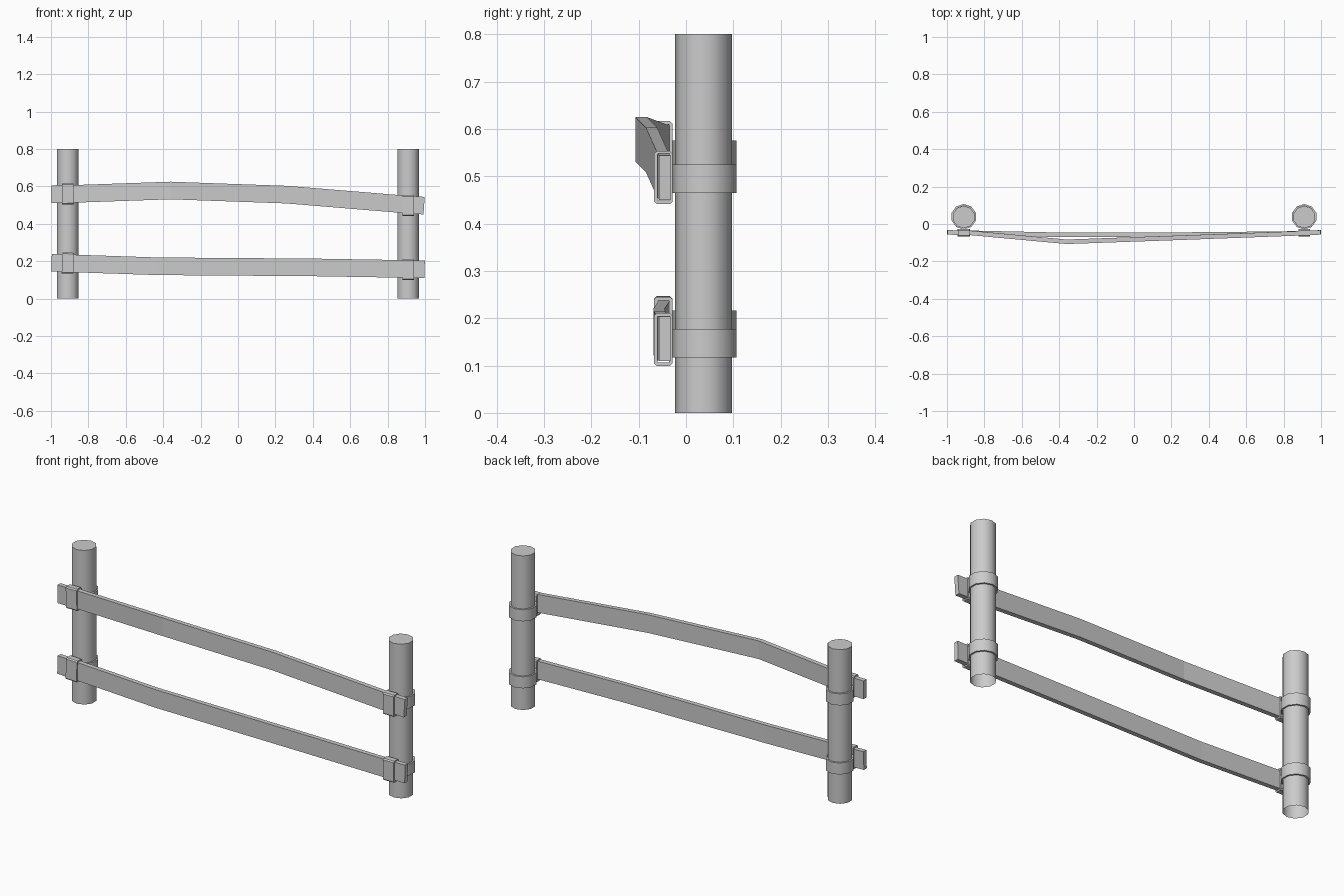
import bpy, bmesh
from math import pi, cos, sin, atan2, radians
from mathutils import Vector, Matrix

if "Cube" in bpy.data.objects:
    bpy.data.objects.remove(bpy.data.objects["Cube"])

POST_X, POST_Y = 0.91, 0.037


def make_object(name, bm, smooth=False):
    bmesh.ops.recalc_face_normals(bm, faces=bm.faces)
    mesh = bpy.data.meshes.new(name)
    bm.to_mesh(mesh)
    bm.free()
    ob = bpy.data.objects.new(name, mesh)
    bpy.context.collection.objects.link(ob)
    if smooth:
        bpy.ops.object.select_all(action='DESELECT')
        ob.select_set(True)
        bpy.context.view_layer.objects.active = ob
        bpy.ops.object.shade_smooth_by_angle(angle=radians(40))
    return ob


def ring(name, outer, inner, axis_vec, matrix, smooth=False):
    """Hollow band: two matching outlines extruded along axis_vec."""
    bm = bmesh.new()
    n = len(outer)
    loops = [[bm.verts.new(matrix @ (Vector(p) + s * axis_vec)) for p in pts]
             for pts, s in ((outer, -1), (outer, 1), (inner, 1), (inner, -1))]
    for k in range(4):
        a, b = loops[k], loops[(k + 1) % 4]
        for i in range(n):
            j = (i + 1) % n
            bm.faces.new((a[i], a[j], b[j], b[i]))
    return make_object(name, bm, smooth)


def circle(r, n=10):
    return [(r * sin(2 * pi * i / n), r * cos(2 * pi * i / n), 0) for i in range(n)]


def chamfered(hy, hz, c):
    return [(0, y, z) for y, z in ((-hy, -hz + c), (-hy + c, -hz), (hy - c, -hz), (hy, -hz + c),
                                   (hy, hz - c), (hy - c, hz), (-hy + c, hz), (-hy, hz - c))]


def post(name, x):
    bm = bmesh.new()
    loops = [[bm.verts.new((x + p[0], POST_Y + p[1], z)) for p in circle(0.06)] for z in (0, 0.8)]
    for i in range(10):
        j = (i + 1) % 10
        bm.faces.new((loops[0][i], loops[0][j], loops[1][j], loops[1][i]))
    bm.faces.new(loops[1])  # the foot is open
    make_object(name, bm, True)


def rail(name, path, hy=0.012, hz=0.047):
    """Flat plank swept through path points (x, y, z), sections square to the path."""
    bm = bmesh.new()
    loops = []
    for i, p in enumerate(path):
        a, b = path[max(i - 1, 0)], path[min(i + 1, len(path) - 1)]
        tilt = atan2(b[2] - a[2], b[0] - a[0])
        up = Vector((-sin(tilt), 0, cos(tilt))) * hz
        side = Vector((0, hy, 0))
        c = Vector(p)
        loops.append([bm.verts.new(c + u * up + s * side)
                      for s, u in ((-1, -1), (1, -1), (1, 1), (-1, 1))])
    for a, b in zip(loops, loops[1:]):
        for i in range(4):
            j = (i + 1) % 4
            bm.faces.new((a[i], a[j], b[j], b[i]))
    bm.faces.new(loops[0])
    bm.faces.new(loops[-1])
    make_object(name, bm)


# posts
post("left_post", -POST_X)
post("right_post", POST_X)

# bent rails
rail("upper_rail", [(-0.997, -0.045, 0.559), (-0.88, -0.047, 0.56), (-0.36, -0.095, 0.578),
                    (0.26, -0.073, 0.556), (0.88, -0.05, 0.505), (0.995, -0.045, 0.497)])
rail("lower_rail", [(-0.997, -0.045, 0.192), (-0.88, -0.047, 0.188), (-0.43, -0.057, 0.173),
                    (0.4, -0.056, 0.167), (0.88, -0.05, 0.159), (0.998, -0.045, 0.157)])

# post bands and the clips that hold the rails: x side, band z, clip z, clip tilt
joints = [("upper_left", -1, 0.545, 0.56, 0.02), ("upper_right", 1, 0.495, 0.497, 0.0),
          ("lower_left", -1, 0.186, 0.19, -0.03), ("lower_right", 1, 0.147, 0.155, 0.0)]
for label, side, band_z, clip_z, tilt in joints:
    x = side * POST_X
    ring(label + "_band", circle(0.068), circle(0.059), Vector((0, 0, 0.03)),
         Matrix.Translation((x, POST_Y + 0.002, band_z)), True)
    ring(label + "_clip", chamfered(0.02, 0.056, 0.006), chamfered(0.0125, 0.0485, 0.001),
         Vector((0.031, 0, 0)),
         Matrix.Translation((x, -0.048, clip_z)) @ Matrix.Rotation(-tilt, 4, 'Y'))
